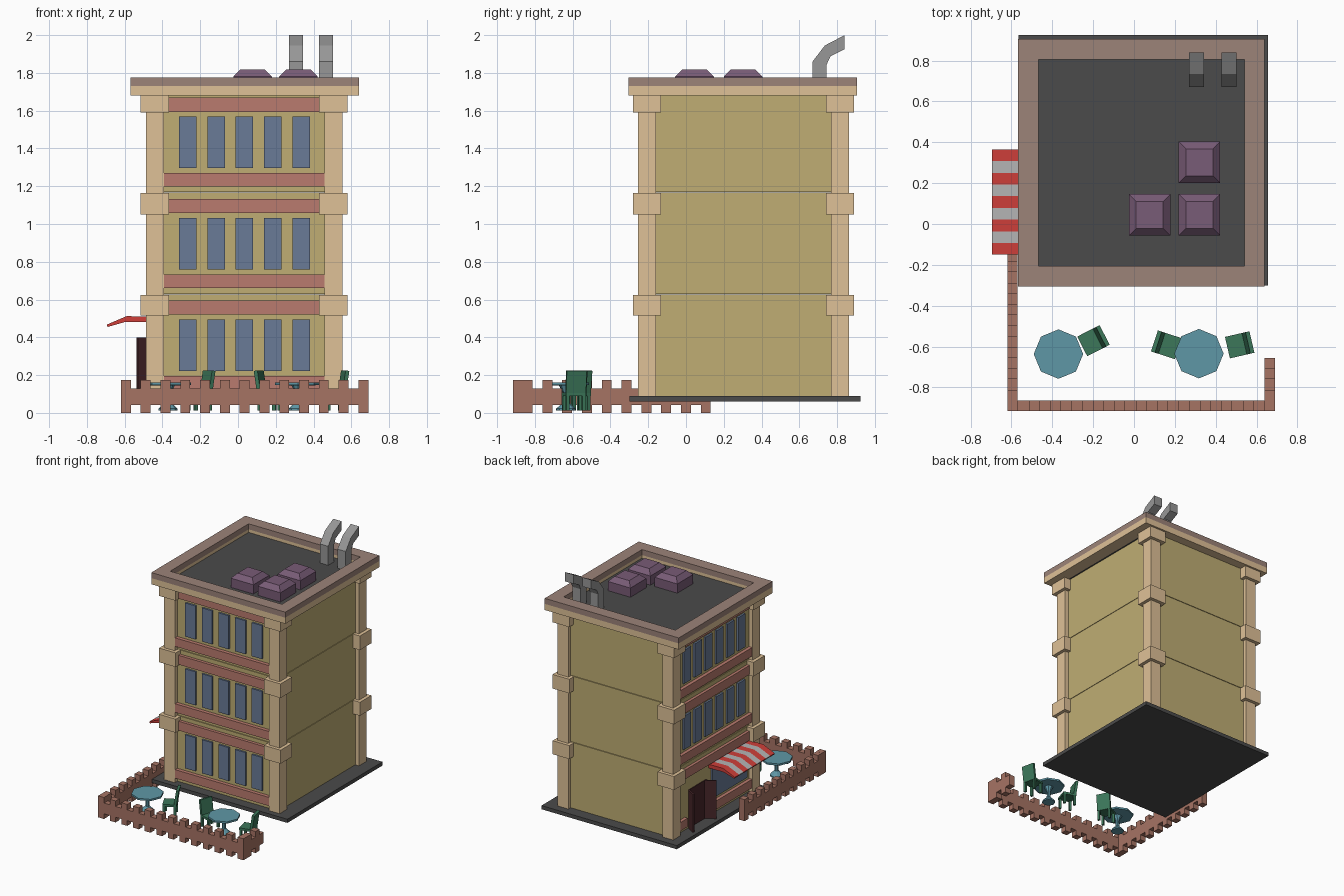
import bpy, bmesh, math
from mathutils import Matrix, Vector

if "Cube" in bpy.data.objects:
    bpy.data.objects.remove(bpy.data.objects["Cube"])


def mat(name, rgb):
    m = bpy.data.materials.new(name)
    m.diffuse_color = (*[(c / 255) ** 2.2 for c in rgb], 1)
    m.use_nodes = True
    m.node_tree.nodes["Principled BSDF"].inputs["Base Color"].default_value = m.diffuse_color
    return m


WALL = mat("olive plaster", (190, 172, 115))
TRIM = mat("tan stone", (222, 192, 150))
RED = mat("red ledge", (184, 122, 110))
GLASS = mat("blue glass", (105, 122, 150))
COPING = mat("brown coping", (155, 130, 120))
DARK = mat("dark grey", (76, 76, 76))
BRICK = mat("fence brick", (165, 115, 100))
PURPLE = mat("skylight purple", (120, 92, 118))
METAL = mat("pipe metal", (150, 150, 150))
TEAL = mat("table blue", (95, 150, 165))
GREEN = mat("chair green", (62, 118, 90))
AWN = mat("awning red", (205, 65, 60))
AWN2 = mat("awning grey", (180, 180, 180))
DOOR = mat("door brown", (72, 42, 45))


def add_box(bm, x0, x1, y0, y1, z0, z1, m=Matrix()):
    t = Matrix.Translation(((x0 + x1) / 2, (y0 + y1) / 2, (z0 + z1) / 2))
    bmesh.ops.create_cube(bm, size=1, matrix=m @ t @ Matrix.Diagonal((x1 - x0, y1 - y0, z1 - z0, 1)))


def finish(name, bm, material):
    bmesh.ops.recalc_face_normals(bm, faces=bm.faces)
    me = bpy.data.meshes.new(name)
    bm.to_mesh(me)
    bm.free()
    ob = bpy.data.objects.new(name, me)
    me.materials.append(material)
    bpy.context.collection.objects.link(ob)
    return ob


def boxes(name, material, items, m=Matrix()):
    bm = bmesh.new()
    for b in items:
        add_box(bm, *b, m)
    return finish(name, bm, material)


def extrude(name, material, pts, vec):
    """Prism: closed outline swept along vec."""
    bm = bmesh.new()
    f = bm.faces.new([bm.verts.new(p) for p in pts])
    r = bmesh.ops.extrude_face_region(bm, geom=[f], use_keep_orig=True)
    bmesh.ops.translate(bm, vec=vec, verts=[v for v in r["geom"] if isinstance(v, bmesh.types.BMVert)])
    return finish(name, bm, material)


def ring(x0, x1, y0, y1, w, z0, z1):
    return [(x0, x1, y0, y0 + w, z0, z1), (x0, x1, y1 - w, y1, z0, z1),
            (x0, x0 + w, y0 + w, y1 - w, z0, z1), (x1 - w, x1, y0 + w, y1 - w, z0, z1)]


# Base slab and stacked storeys
boxes("base_slab", DARK, [(-.565, .655, -.30, .925, .06, .09)])
for i, (a, b) in enumerate([(.09, .626), (.63, 1.166), (1.17, 1.69)]):
    boxes(f"storey_{i + 1}", WALL, [(-.457, .52, -.22, .832, a, b)])

# Corner pillars with collar blocks
for cx in (-.44, .505):
    for cy in (-.207, .815):
        boxes("corner_pillar", TRIM, [(cx - .048, cx + .048, cy - .047, cy + .047, .09, 1.69)])
        boxes("pillar_collars", TRIM, [(cx - .075, cx + .075, cy - .074, cy + .074, a, b)
                                       for a, b in ((.515, .625), (1.05, 1.165), (1.59, 1.68))])

# Roof: cornice, coping, sunken deck
boxes("roof_cornice", TRIM, ring(-.568, .64, -.305, .905, .1, 1.68, 1.73))
boxes("roof_coping", COPING, ring(-.568, .64, -.305, .905, .1, 1.73, 1.775))
boxes("roof_deck", DARK, [(-.48, .55, -.215, .815, 1.685, 1.705)])

# Front and left side ledges and windows
for i in range(3):
    dz = .537 * i
    top, sill = (.52 + dz, .595 + dz), (.125 + dz, .195 + dz)
    pane = (.222 + dz, .495 + dz)
    boxes("front_band", RED, [(-.367, .43, -.245, -.21, *top)])
    boxes("front_sill", RED, [(-.392, .457, -.25, -.21, *sill)])
    boxes("front_windows", GLASS, [(.034 + .15 * k - .046, .034 + .15 * k + .046, -.235, -.21, *pane)
                                   for k in range(-2, 3)])
    boxes("side_band", RED, [(-.48, -.45, -.133, .74, *top)])
    if i:
        boxes("side_sill", RED, [(-.485, -.45, -.16, .768, *sill)])
        boxes("side_windows", GLASS, [(-.472, -.45, .305 + .14 * k - .045, .305 + .14 * k + .045, *pane)
                                      for k in (-2.5, -1.5, -.5, .5, 1.5, 2.5)])
    else:
        boxes("side_sill", RED, [(-.485, -.45, -.16, .36, *sill), (-.485, -.45, .67, .768, *sill)])
        boxes("shop_window", GLASS, [(-.472, -.45, -.12, .33, *pane)])

# Double door standing open
boxes("door_opening", DOOR, [(-.462, -.45, .41, .62, .09, .40)])
for y, a in ((.415, 32), (.615, -32)):
    m = Matrix.Translation((-.457, y, 0)) @ Matrix.Rotation(math.radians(a), 4, 'Z')
    boxes("door_leaf", DOOR, [(-.09, 0, -.007, .007, .09, .40)], m)

# Striped awning
prof = [(-.457, .51), (-.59, .512), (-.695, .467), (-.69, .455), (-.595, .482), (-.457, .48)]
for k in range(9):
    extrude("awning_stripe", AWN2 if k % 2 else AWN,
            [(x, -.15 + k * .0572, z) for x, z in prof], (0, .0572, 0))


# Crenellated patio fence
def fence(name, n, horizontal, start, fixed):
    items = []
    for k in range(n):
        a, b = start + k * .0524, start + (k + 1) * .0524
        z = (0, .175) if k % 2 == 0 else (.042, .13)
        items.append((a, b, fixed, fixed + .05, *z) if horizontal else (fixed, fixed + .05, a, b, *z))
    boxes(name, BRICK, items)


fence("fence_front", 25, True, -.62, -.915)
fence("fence_left", 19, False, -.865, -.62)
fence("fence_right", 4, False, -.865, .64)


# Octagonal pedestal tables (lathe of a short profile)
def table(cx, cy):
    bm = bmesh.new()
    prev = None
    prof = [(.05, .012), (.05, .022), (.016, .055), (.013, .10), (.035, .145), (.121, .147), (.121, .162)]
    for r, z in prof:
        cur = [bm.verts.new((cx + r * math.cos(k * math.pi / 4), cy + r * math.sin(k * math.pi / 4), z))
               for k in range(8)]
        if prev:
            for k in range(8):
                bm.faces.new((prev[k], prev[k - 1], cur[k - 1], cur[k]))
        else:
            bm.faces.new(cur)
        prev = cur
    bm.faces.new(prev)
    finish("patio_table", bm, TEAL)


table(-.37, -.637)
table(.318, -.635)


# Chairs, local +x points to the backrest
def chair(cx, cy, ang):
    m = Matrix.Translation((cx, cy, 0)) @ Matrix.Rotation(math.radians(ang), 4, 'Z')
    boxes("chair_seat", GREEN, [(-.06, .045, -.054, .054, .09, .108)], m)
    boxes("chair_legs", GREEN, [(x - .009, x + .009, y - .009, y + .009, .012, .092)
                                for x in (-.048, .034) for y in (-.044, .044)], m)
    pts = [(.024, .10), (.044, .10), (.063, .222), (.043, .225)]
    extrude("chair_back", GREEN, [m @ Vector((x, -.054, z)) for x, z in pts],
            m.to_3x3() @ Vector((0, .108, 0)))


chair(-.2, -.572, 27)
chair(.16, -.592, 162)
chair(.516, -.592, 13)

# Skylights with bevelled tops
for cx, cy in ((.077, .045), (.32, .045), (.32, .302)):
    boxes("skylight_base", PURPLE, [(cx - .102, cx + .102, cy - .102, cy + .102, 1.70, 1.78)])
    bm = bmesh.new()
    bmesh.ops.create_cone(bm, cap_ends=True, segments=4, radius1=.102 * 2 ** .5, radius2=.066 * 2 ** .5,
                          depth=.037, matrix=Matrix.Translation((cx, cy, 1.7985))
                          @ Matrix.Rotation(math.pi / 4, 4, 'Z'))
    finish("skylight_top", bm, PURPLE)

# Bent vent pipes
pipe = [(.67, 1.70), (.67, 1.86), (.735, 1.945), (.84, 2.0), (.84, 1.925), (.765, 1.888), (.745, 1.845), (.745, 1.70)]
for x in (.27, .428):
    extrude("vent_pipe", METAL, [(x, y, z) for y, z in pipe], (.074, 0, 0))
